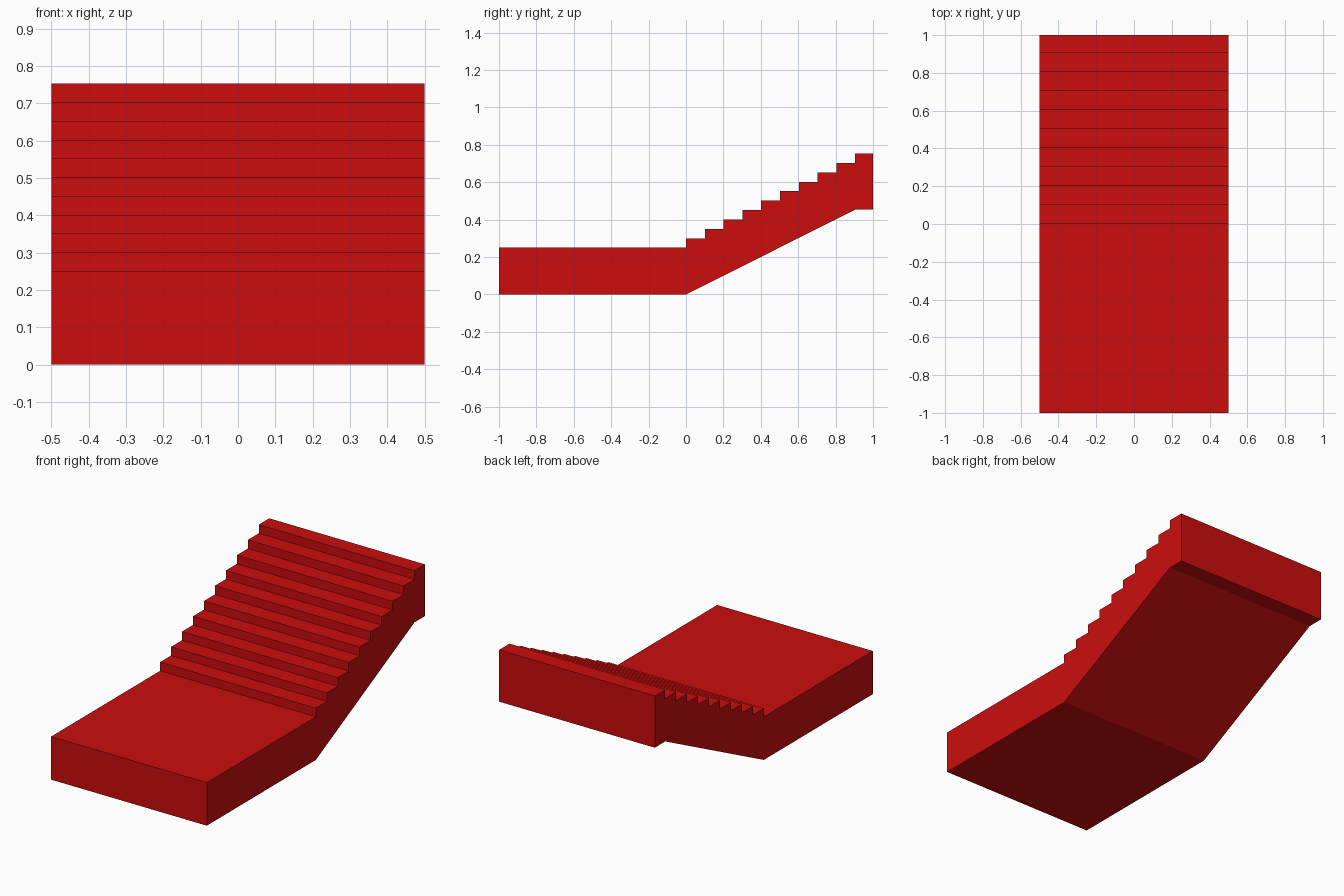
import bpy
import bmesh

cube = bpy.data.objects.get("Cube")
if cube:
    bpy.data.objects.remove(cube, do_unlink=True)

STEPS = 10
RUN, RISE = 0.1005, 0.0503
SLAB = 0.25
HALF_WIDTH = 0.5

# Single red material
red = bpy.data.materials.new("red")
red.use_nodes = True
colour = (0.604, 0.004, 0.004, 1)
red.diffuse_color = colour
red.node_tree.nodes["Principled BSDF"].inputs["Base Color"].default_value = colour

# Side profile (y, z): landing underside, sloped soffit, flat end of the top step
soffit_y, soffit_z = RUN * (STEPS - 1), RISE * (STEPS - 1)
profile = [(-1, SLAB), (-1, 0), (0, 0), (soffit_y, soffit_z), (1, soffit_z)]

# Treads and risers, from the top step down to the landing
for i in reversed(range(STEPS)):
    z = SLAB + RISE * (i + 1)
    profile.append((min(RUN * (i + 1), 1), z))
    profile.append((RUN * i, z))
profile.append((0, SLAB))

# Extrude the profile across the width
bm = bmesh.new()
side = bm.faces.new([bm.verts.new((-HALF_WIDTH, y, z)) for y, z in profile])
extruded = bmesh.ops.extrude_face_region(bm, geom=[side], use_keep_orig=True)
moved = [v for v in extruded["geom"] if isinstance(v, bmesh.types.BMVert)]
bmesh.ops.translate(bm, verts=moved, vec=(2 * HALF_WIDTH, 0, 0))
bmesh.ops.recalc_face_normals(bm, faces=bm.faces)

mesh = bpy.data.meshes.new("landing_and_stairs")
bm.to_mesh(mesh)
bm.free()
mesh.materials.append(red)
stairs = bpy.data.objects.new("landing_and_stairs", mesh)
bpy.context.collection.objects.link(stairs)
